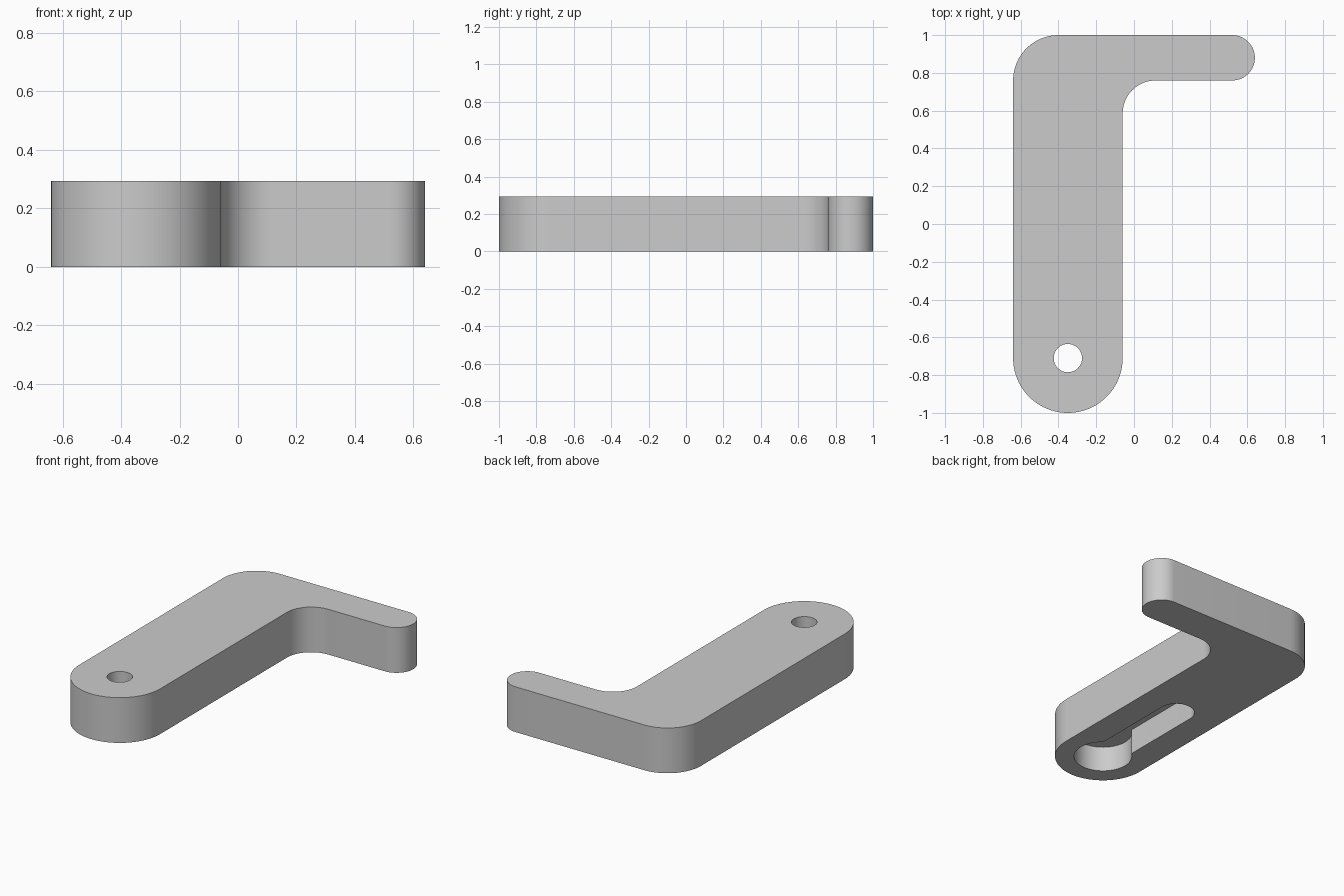
import bpy, bmesh
from math import sin, cos, asin, radians, degrees

cube = bpy.data.objects.get("Cube")
if cube:
    bpy.data.objects.remove(cube, do_unlink=True)

# Main dimensions
HEIGHT = 0.293
LEFT, RIGHT = -0.64, -0.06          # sides of the long stem
PIVOT_X, PIVOT_Y = -0.35, -0.71     # centre of the rounded end
STEM_R = 0.29
ARM_LOW, ARM_R = 0.76, 0.12         # short arm
CORNER_R, FILLET_R = 0.24, 0.175
POCKET_R, SLOT_R, SLOT_LENGTH, POCKET_DEPTH = 0.175, 0.11, 0.69, 0.165
HOLE_R = 0.075

grey = bpy.data.materials.new("light grey")
grey.use_nodes = True
colour = (0.6, 0.6, 0.6, 1)
grey.diffuse_color = colour
grey.node_tree.nodes["Principled BSDF"].inputs["Base Color"].default_value = colour


def arc(cx, cy, r, start, end, steps=24):
    """Points along an arc, angles in degrees."""
    angles = [radians(start + (end - start) * i / steps) for i in range(steps + 1)]
    return [(cx + r * cos(a), cy + r * sin(a)) for a in angles]


def extrude_outline(name, outline, z0, z1):
    """Solid prism from a counter-clockwise outline."""
    bm = bmesh.new()
    face = bm.faces.new([bm.verts.new((x, y, z0)) for x, y in outline])
    top = bmesh.ops.extrude_face_region(bm, geom=[face])["geom"]
    moved = [v for v in top if isinstance(v, bmesh.types.BMVert)]
    bmesh.ops.translate(bm, verts=moved, vec=(0, 0, z1 - z0))
    bmesh.ops.recalc_face_normals(bm, faces=bm.faces)
    mesh = bpy.data.meshes.new(name)
    bm.to_mesh(mesh)
    bm.free()
    mesh.materials.append(grey)
    obj = bpy.data.objects.new(name, mesh)
    bpy.context.collection.objects.link(obj)
    return obj


def cut(target, cutter):
    """Subtract the cutter and remove it."""
    mod = target.modifiers.new("cut", "BOOLEAN")
    mod.operation, mod.solver, mod.object = "DIFFERENCE", "EXACT", cutter
    cutter.hide_render = True
    bpy.ops.object.select_all(action="DESELECT")
    bpy.context.view_layer.objects.active = target
    target.select_set(True)
    bpy.ops.object.modifier_apply(modifier=mod.name)
    bpy.data.objects.remove(cutter, do_unlink=True)


# L-shaped lever: rounded stem end, inner fillet, arm tip, outer corner
outline = (
    arc(PIVOT_X, PIVOT_Y, STEM_R, 180, 360, 48)
    + arc(RIGHT + FILLET_R, ARM_LOW - FILLET_R, FILLET_R, 180, 90)
    + arc(0.64 - ARM_R, ARM_LOW + ARM_R, ARM_R, -90, 90, 32)
    + arc(LEFT + CORNER_R, 1 - CORNER_R, CORNER_R, 90, 180)
)
lever = extrude_outline("lever_body", outline, 0, HEIGHT)

# Keyhole recess in the underside: round pocket running into a slot
half = degrees(asin(SLOT_R / POCKET_R))
keyhole = (
    arc(PIVOT_X, PIVOT_Y, POCKET_R, 90 + half, 450 - half, 48)
    + arc(PIVOT_X, PIVOT_Y + SLOT_LENGTH, SLOT_R, 0, 180)
)
cut(lever, extrude_outline("keyhole_cutter", keyhole, -0.1, POCKET_DEPTH))

# Pivot hole through the top
circle = arc(PIVOT_X, PIVOT_Y, HOLE_R, 0, 360, 40)[:-1]
cut(lever, extrude_outline("hole_cutter", circle, 0.1, HEIGHT + 0.1))

bpy.ops.object.shade_smooth_by_angle(angle=radians(30))
